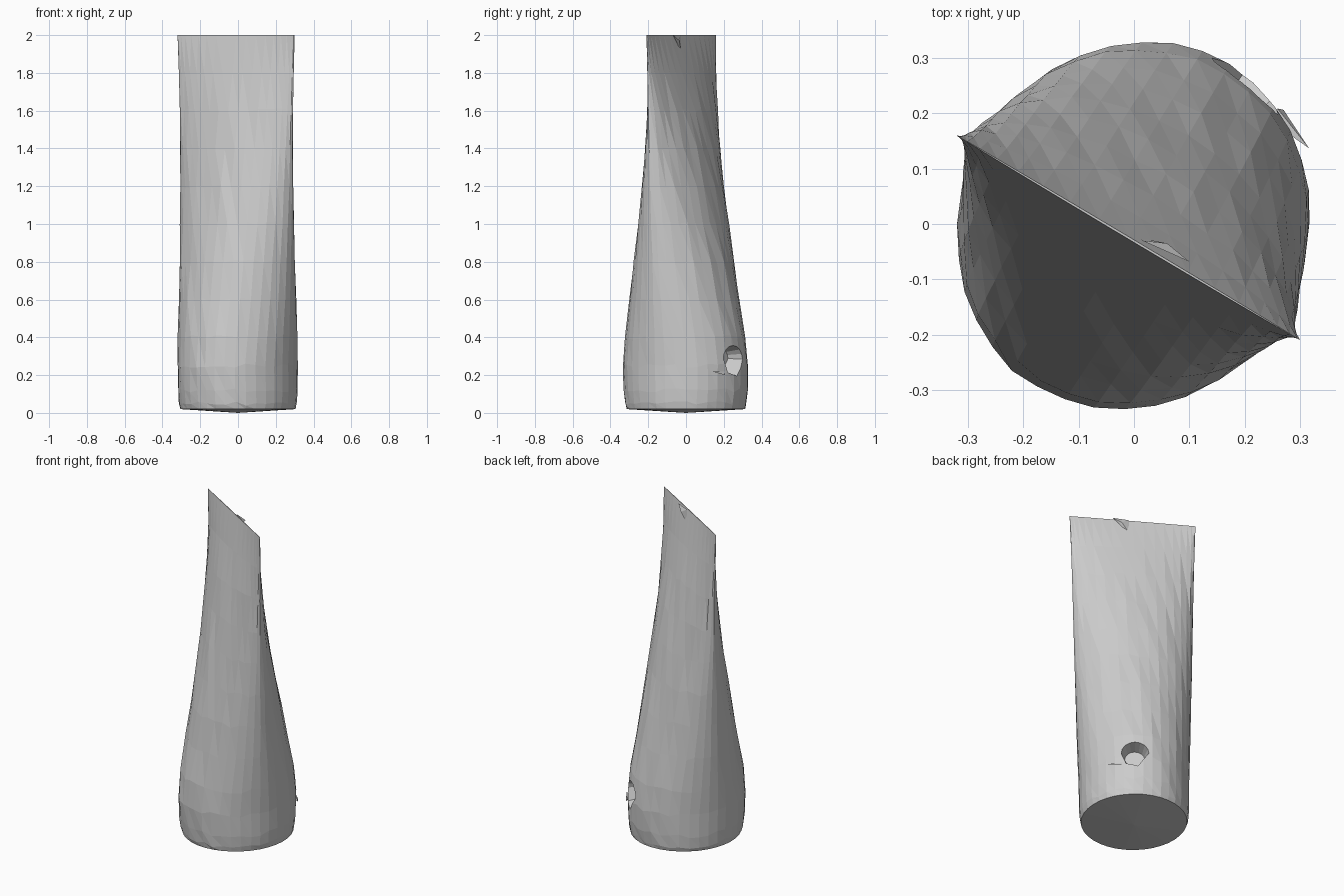
import bpy, bmesh, math, random
from mathutils import Vector

if "Cube" in bpy.data.objects:
    bpy.data.objects.remove(bpy.data.objects["Cube"])

random.seed(4)
SIDES = 36
ANGLE = math.radians(-30.8)          # direction of the flat crimped end
U = Vector((math.cos(ANGLE), math.sin(ANGLE), 0))
V = Vector((-math.sin(ANGLE), math.cos(ANGLE), 0))

# height, half width along crimp, half thickness
PROFILE = [(0.02, 0.300, 0.318), (0.05, 0.308, 0.325), (0.12, 0.312, 0.333),
           (0.25, 0.312, 0.340), (0.40, 0.318, 0.322), (0.60, 0.325, 0.282),
           (0.80, 0.330, 0.243), (1.00, 0.336, 0.203), (1.20, 0.340, 0.163),
           (1.40, 0.344, 0.123), (1.60, 0.348, 0.083), (1.80, 0.354, 0.040),
           (2.00, 0.361, 0.002)]


def make_object(name, bm):
    bmesh.ops.recalc_face_normals(bm, faces=bm.faces)
    mesh = bpy.data.meshes.new(name)
    bm.to_mesh(mesh)
    bm.free()
    obj = bpy.data.objects.new(name, mesh)
    bpy.context.collection.objects.link(obj)
    return obj


# tube body: round base flattening into a straight crimp
bm = bmesh.new()
rings = []
for i, (z, a, b) in enumerate(PROFILE):
    k = z / 2
    power = 1 + 0.25 * k             # sharper side creases towards the crimp
    centre = Vector((-0.01 * k, -0.025 * k, z))
    wobble = 0.003 if 0 < i < len(PROFILE) - 2 else 0
    ring = []
    for j in range(SIDES):
        t = 2 * math.pi * j / SIDES
        s = math.sin(t)
        p = centre + U * (a * math.cos(t))
        p += V * (math.copysign(abs(s) ** power, s) * b + random.uniform(-wobble, wobble))
        p.z += random.uniform(-wobble, wobble) * 4
        ring.append(bm.verts.new(p))
    rings.append(ring)
for lo, hi in zip(rings, rings[1:]):
    for j in range(SIDES):
        n = (j + 1) % SIDES
        bm.faces.new((lo[j], lo[n], hi[n], hi[j]))
bm.faces.new(rings[-1])
# slightly bulged base
base = bm.verts.new((0, 0, 0))
for j in range(SIDES):
    bm.faces.new((rings[0][(j + 1) % SIDES], rings[0][j], base))
bmesh.ops.triangulate(bm, faces=bm.faces, quad_method='ALTERNATE')
body = make_object("tube_body", bm)

# arched dent low on the back right
out = Vector((math.cos(math.radians(51)), math.sin(math.radians(51)), 0))
side = Vector((-out.y, out.x, 0))
spot = out * 0.32 + Vector((0, 0, 0.265))
outline = [(0.095 * math.cos(math.pi * i / 8), 0.02 + 0.085 * math.sin(math.pi * i / 8))
           for i in range(9)] + [(-0.06, -0.065), (0.02, -0.085)]
bm = bmesh.new()
outer = [bm.verts.new(spot + side * x + Vector((0, 0, y)) + out * 0.06) for x, y in outline]
inner = [bm.verts.new(spot + side * x * 0.6 + Vector((0, 0, y * 0.6 + 0.01)) - out * 0.08)
         for x, y in outline]
bm.faces.new(outer)
bm.faces.new(inner)
for j in range(len(outline)):
    n = (j + 1) % len(outline)
    bm.faces.new((outer[j], outer[n], inner[n], inner[j]))
cutter = make_object("dent_cutter", bm)
cutter.hide_render = True

cut = body.modifiers.new("dent", 'BOOLEAN')
cut.operation = 'DIFFERENCE'
cut.solver = 'EXACT'
cut.object = cutter
bpy.context.view_layer.objects.active = body
bpy.ops.object.modifier_apply(modifier=cut.name)
bpy.data.objects.remove(cutter)


# small pointed folds: beside the dent and at the crimp
def fold(name, points):
    bm = bmesh.new()
    v = [bm.verts.new(p) for p in points]
    for f in ((0, 1, 2), (0, 1, 3), (1, 2, 3), (0, 2, 3)):
        bm.faces.new([v[i] for i in f])
    return make_object(name, bm)


fold("crimp_fold", [(0.01, -0.025, 1.91), (0.10, -0.068, 2.0),
                    (0.015, -0.03, 2.0), (0.06, -0.035, 1.97)])
low = Vector((0, 0, 0.22))
fold("dent_fold", [out * 0.325 - side * 0.07 + low, out * 0.305 - side * 0.16 + low,
                   out * 0.33 - side * 0.08 + low + Vector((0, 0, -0.02)),
                   out * 0.30 - side * 0.08 + low])
